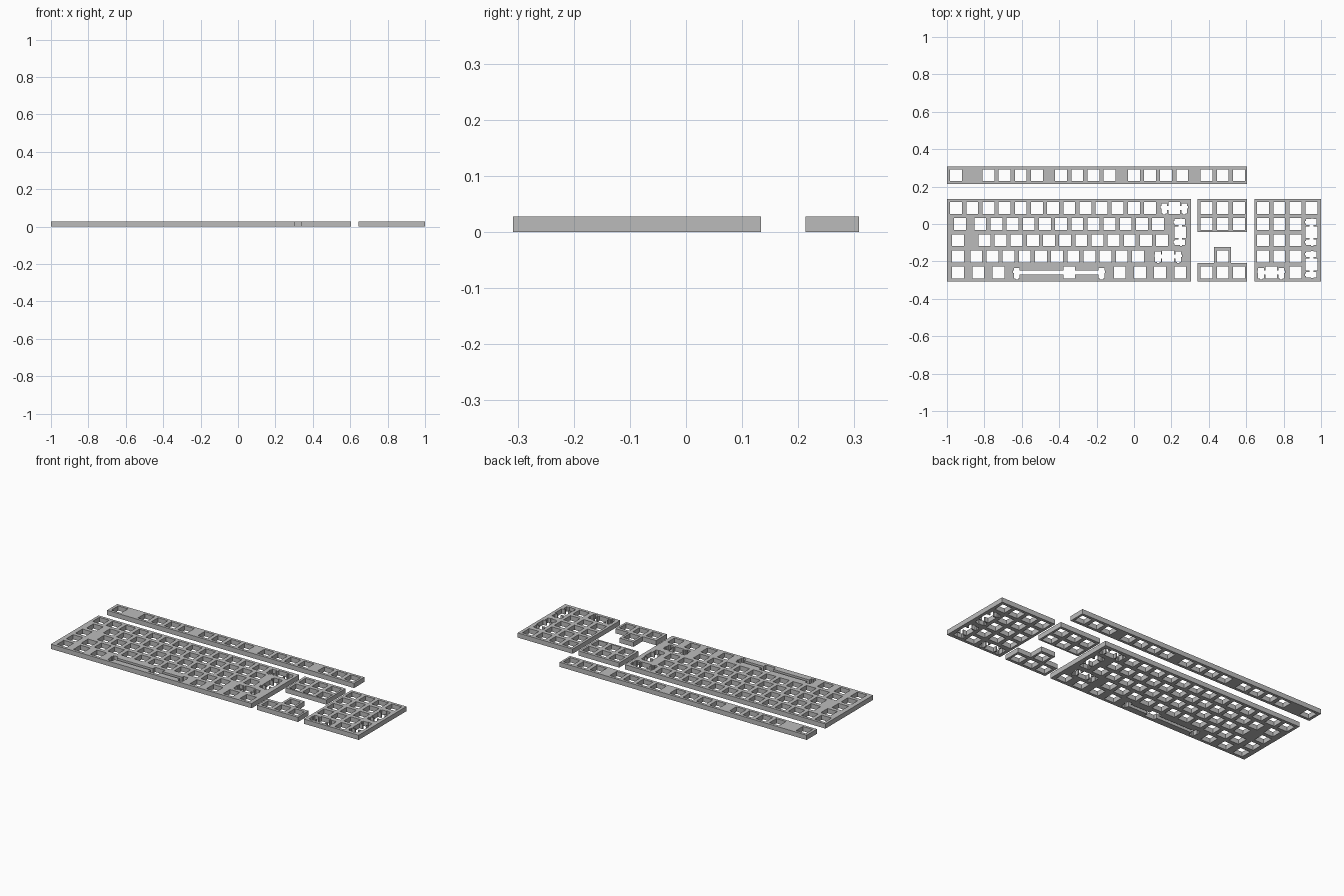
import bpy
import bmesh

if "Cube" in bpy.data.objects:
    bpy.data.objects.remove(bpy.data.objects["Cube"], do_unlink=True)

U = 0.0864            # key pitch
MM = U / 19.05        # one millimetre
T = 0.0277            # plate thickness
LEFT = -0.9945        # left edge of the key grid
ROWS = [0.0858 - i * U for i in range(5)]
FUNCTION_Y = 0.2605

grey = bpy.data.materials.new("plate_grey")
grey.use_nodes = True
grey.diffuse_color = (0.5, 0.5, 0.5, 1)
grey.node_tree.nodes["Principled BSDF"].inputs["Base Color"].default_value = (0.5, 0.5, 0.5, 1)


def prism(bm, pts, z0, z1):
    """Extrude a flat outline between two heights."""
    face = bm.faces.new([bm.verts.new((x, y, z0)) for x, y in pts])
    out = bmesh.ops.extrude_face_region(bm, geom=[face])
    verts = [g for g in out["geom"] if isinstance(g, bmesh.types.BMVert)]
    bmesh.ops.translate(bm, verts=verts, vec=(0, 0, z1 - z0))


def rect(x0, x1, y0, y1):
    return [(x0, y0), (x1, y0), (x1, y1), (x0, y1)]


def make_object(name, outlines, z0, z1):
    bm = bmesh.new()
    for pts in outlines:
        prism(bm, pts, z0, z1)
    bmesh.ops.recalc_face_normals(bm, faces=bm.faces)
    mesh = bpy.data.meshes.new(name)
    bm.to_mesh(mesh)
    bm.free()
    mesh.materials.append(grey)
    obj = bpy.data.objects.new(name, mesh)
    bpy.context.collection.objects.link(obj)
    return obj


def switch(col, y):
    """Square switch opening centred at a column measured in key units."""
    x, h = LEFT + col * U, 7 * MM
    return rect(x - h, x + h, y - h, y + h)


def row(first, count, y, step=1.0):
    return [switch(first + i * step, y) for i in range(count)]


def wide_key(col, y, reach=11.94, offset=0.0, upright=False):
    """Switch opening joined to a stabiliser slot on either side."""
    def half(side):
        s, a, b = side * offset + 7, reach - 3.33, reach + 3.33
        return [(s, 7), (s, 2.3), (a, 2.3), (a, 5.53), (b, 5.53), (b, 2.3),
                (b + 0.87, 2.3), (b + 0.87, -0.5), (b, -0.5), (b, -6.77),
                (reach + 1.5, -6.77), (reach + 1.5, -7.97),
                (reach - 1.5, -7.97), (reach - 1.5, -6.77),
                (a, -6.77), (a, -2.3), (s, -2.3), (s, -7)]
    pts = half(1) + [(-x, y) for x, y in reversed(half(-1))]
    if upright:
        pts = [(y, -x) for x, y in pts]
    return [(LEFT + col * U + px * MM, y + py * MM) for px, py in pts]


def make_plate(name, outline, holes):
    """Cut all openings out of a plate and keep the finished mesh."""
    plate = make_object(name, [outline], 0, T)
    cutter = make_object(name + "_cutter", holes, -T, 2 * T)
    cutter.hide_render = True
    mod = plate.modifiers.new("openings", "BOOLEAN")
    mod.operation = "DIFFERENCE"
    mod.solver = "EXACT"
    mod.object = cutter
    bpy.context.view_layer.update()
    graph = bpy.context.evaluated_depsgraph_get()
    mesh = bpy.data.meshes.new_from_object(plate.evaluated_get(graph))
    plate.modifiers.clear()
    plate.data = mesh
    mesh.name = name
    bpy.data.objects.remove(cutter, do_unlink=True)


TOP, BOTTOM = 0.134, -0.308
r1, r2, r3, r4, r5 = ROWS

# Function row strip
holes = row(0.5, 1, FUNCTION_Y) + row(16, 3, FUNCTION_Y)
for start in (2.5, 7, 11.5):
    holes += row(start, 4, FUNCTION_Y)
make_plate("function_row_plate", rect(-1, 0.605, 0.213, 0.308), holes)

# Main typing block
holes = row(0.5, 13, r1) + [wide_key(14, r1)]
holes += row(0.75, 1, r2) + row(2, 12, r2)
holes += row(0.625, 1, r3) + row(2.25, 12, r3)
holes += [wide_key(14.375, (r2 + r3) / 2, upright=True)]
holes += row(0.625, 1, r4) + row(1.75, 11, r4) + [wide_key(13.625, r4)]
holes += row(0.625, 3, r5, 1.25) + row(10.625, 4, r5, 1.25)
holes += [wide_key(6.875, r5, reach=50, offset=0.625 * 19.05)]
make_plate("main_plate", rect(-1, 0.304, BOTTOM, TOP), holes)

# Navigation block
make_plate("navigation_plate", rect(0.34, 0.605, -0.043, TOP),
           row(16, 3, r1) + row(16, 3, r2))

# Arrow cluster, stepped up around the middle key
arrow_outline = [(0.34, BOTTOM), (0.605, BOTTOM), (0.605, -0.209), (0.519, -0.209),
                 (0.519, -0.123), (0.428, -0.123), (0.428, -0.209), (0.34, -0.209)]
make_plate("arrow_plate", arrow_outline, row(17, 1, r4) + row(16, 3, r5))

# Number pad
holes = row(19.5, 4, r1) + row(21.5, 1, r5) + [wide_key(20, r5)]
for y in (r2, r3, r4):
    holes += row(19.5, 3, y)
holes += [wide_key(22.5, (a + b) / 2, upright=True) for a, b in ((r2, r3), (r4, r5))]
make_plate("number_pad_plate", rect(0.643, 1, BOTTOM, TOP), holes)
